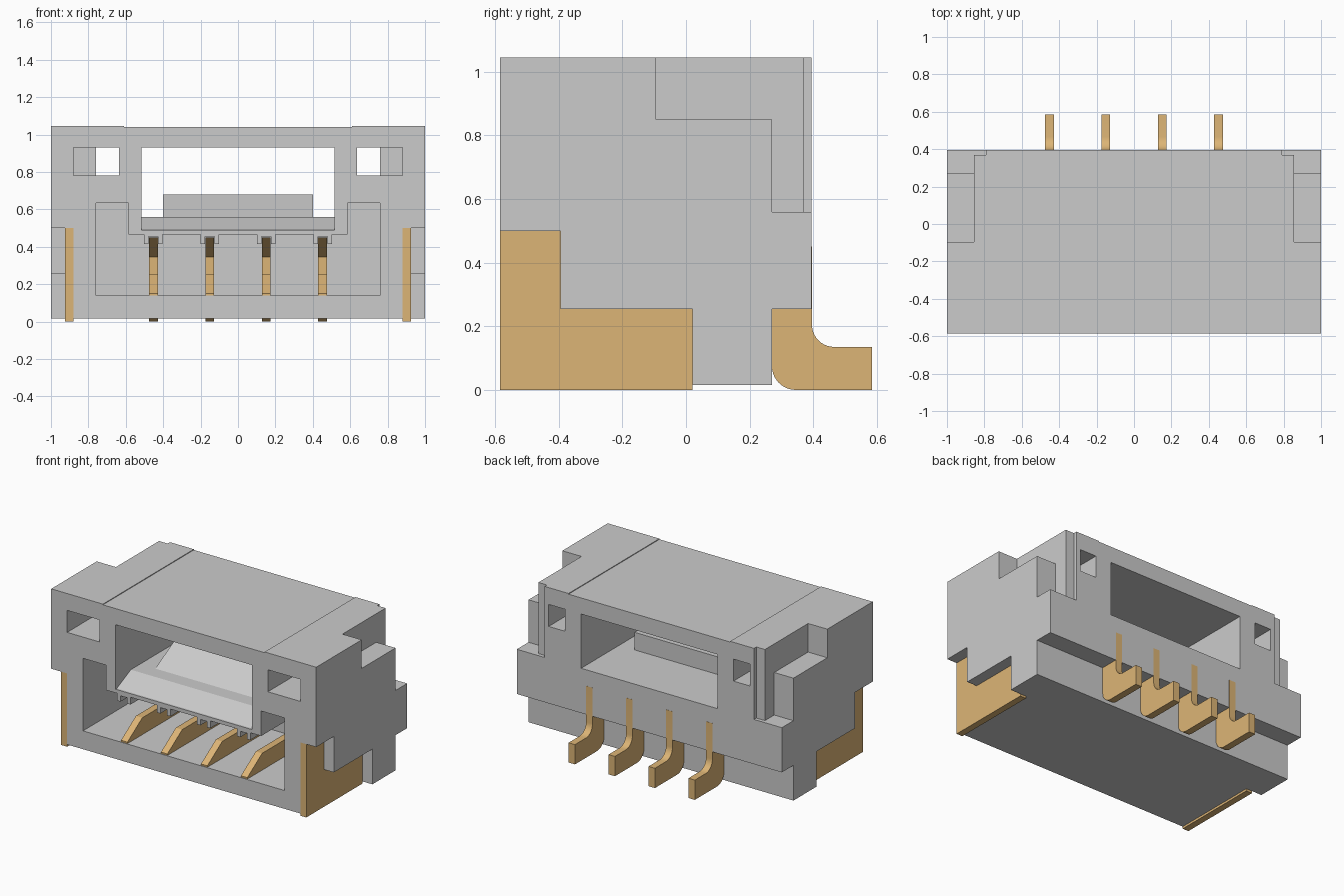
import bpy, bmesh
from math import sin, cos, radians

if "Cube" in bpy.data.objects:
    bpy.data.objects.remove(bpy.data.objects["Cube"])


def prism(name, axis, pts, lo, hi, mat=None):
    """Extrude a 2D profile: axis 'x' takes (y, z) points, axis 'y' takes (x, z) points."""
    lo, hi = min(lo, hi), max(lo, hi)
    put = (lambda p, t: (t, p[0], p[1])) if axis == 'x' else (lambda p, t: (p[0], t, p[1]))
    bm = bmesh.new()
    a = [bm.verts.new(put(p, lo)) for p in pts]
    b = [bm.verts.new(put(p, hi)) for p in pts]
    bm.faces.new(a)
    bm.faces.new(b)
    for i in range(len(pts)):
        j = (i + 1) % len(pts)
        bm.faces.new((a[i], a[j], b[j], b[i]))
    bmesh.ops.recalc_face_normals(bm, faces=bm.faces)
    me = bpy.data.meshes.new(name)
    bm.to_mesh(me)
    bm.free()
    ob = bpy.data.objects.new(name, me)
    bpy.context.collection.objects.link(ob)
    if mat:
        me.materials.append(mat)
    return ob


def rect(a0, a1, b0, b1):
    return [(a0, b0), (a1, b0), (a1, b1), (a0, b1)]


def cut(target, cutter):
    cutter.hide_render = True
    mod = target.modifiers.new("cut", 'BOOLEAN')
    mod.operation, mod.solver, mod.object = 'DIFFERENCE', 'EXACT', cutter
    bpy.context.view_layer.objects.active = target
    bpy.ops.object.modifier_apply(modifier=mod.name)
    bpy.data.objects.remove(cutter)


def arc(cy, cz, r, a0, a1, n=10):
    angs = [radians(a0 + (a1 - a0) * i / n) for i in range(n + 1)]
    return [(cy + r * cos(a), cz + r * sin(a)) for a in angs]


gold = bpy.data.materials.new("gold")
gold.diffuse_color = (0.72, 0.46, 0.18, 1)
gold.use_nodes = True
gold.node_tree.nodes["Principled BSDF"].inputs["Base Color"].default_value = gold.diffuse_color
PINS = (0.4525, 0.151, -0.151, -0.4525)

# Housing block, stepped under the back and slightly sunk along the top
housing = prism("housing", 'x', rect(-0.585, 0.395, 0.015, 1.045), -1, 1)
cut(housing, prism("c", 'x', rect(0.27, 0.5, -0.1, 0.255), -1.1, 1.1))
cut(housing, prism("c", 'x', rect(-0.7, 0.5, 1.04, 1.2), -0.61, 0.61))

# Upper tunnel with a lead-in slope at the front
cut(housing, prism("c", 'x', [(-0.7, 0.49), (-0.57, 0.49), (-0.42, 0.56), (0.5, 0.56),
                              (0.5, 0.93), (-0.7, 0.93)], -0.515, 0.515))

# Lower mating cavity, its roof carrying a pair of guide ribs at each pin
roof = []
for px in PINS:
    roof += [(px + 0.05, 0.465), (px + 0.05, 0.415), (px + 0.025, 0.415), (px + 0.025, 0.455),
             (px - 0.025, 0.455), (px - 0.025, 0.415), (px - 0.05, 0.415), (px - 0.05, 0.465)]
cavity = ([(-0.76, 0.14), (0.76, 0.14), (0.76, 0.635), (0.585, 0.635), (0.585, 0.465)] + roof +
          [(-0.585, 0.465), (-0.585, 0.635), (-0.76, 0.635)])
cut(housing, prism("c", 'y', cavity, -0.7, 0.1))

for s in (-1, 1):
    # Stepped windows, side recesses and rear corner notches
    cut(housing, prism("c", 'y', rect(s * 0.635, s * 0.88, 0.78, 0.93), -0.7, -0.2))
    cut(housing, prism("c", 'y', rect(s * 0.635, s * 0.76, 0.78, 0.93), -0.3, 0.5))
    cut(housing, prism("c", 'x', [(-0.7, -0.1), (0.02, -0.1), (0.02, 0.255), (-0.395, 0.255),
                                  (-0.395, 0.5), (-0.7, 0.5)], s * 0.88, s * 1.1))
    cut(housing, prism("c", 'x', [(-0.095, 1.2), (-0.095, 0.85), (0.27, 0.85), (0.27, 0.56),
                                  (0.5, 0.56), (0.5, 1.2)], s * 0.855, s * 1.1))
    cut(housing, prism("c", 'x', rect(0.37, 0.5, 0.56, 1.2), s * 0.79, s * 0.9))
    # Solder tab
    prism("solder_tab_" + ("left" if s < 0 else "right"), 'x',
          [(-0.585, 0), (0.02, 0), (0.02, 0.255), (-0.395, 0.255), (-0.395, 0.5), (-0.585, 0.5)],
          s * 0.88, s * 0.925, gold)

# Latch ridge on the tunnel floor
prism("latch_ridge", 'x', [(-0.32, 0.55), (-0.32, 0.56), (-0.1, 0.68), (-0.015, 0.68),
                           (-0.015, 0.55)], -0.4, 0.4)

# Forked contacts with a bent solder foot at the back
contact = ([(-0.58, 0.13), (0.27, 0.13)] + arc(0.345, 0.075, 0.075, 180, 270) +
           [(0.585, 0), (0.585, 0.135)] + arc(0.466, 0.205, 0.07, 270, 180) +
           [(0.396, 0.45), (-0.25, 0.45), (-0.02, 0.345), (-0.02, 0.255),
            (-0.42, 0.255), (-0.58, 0.15)])
for i, px in enumerate(PINS):
    pin = prism(f"contact_{i + 1}", 'x', contact, px - 0.024, px + 0.024, gold)
    bpy.ops.object.select_all(action='DESELECT')
    pin.select_set(True)
    bpy.context.view_layer.objects.active = pin
    bpy.ops.object.shade_smooth_by_angle(angle=radians(30))
